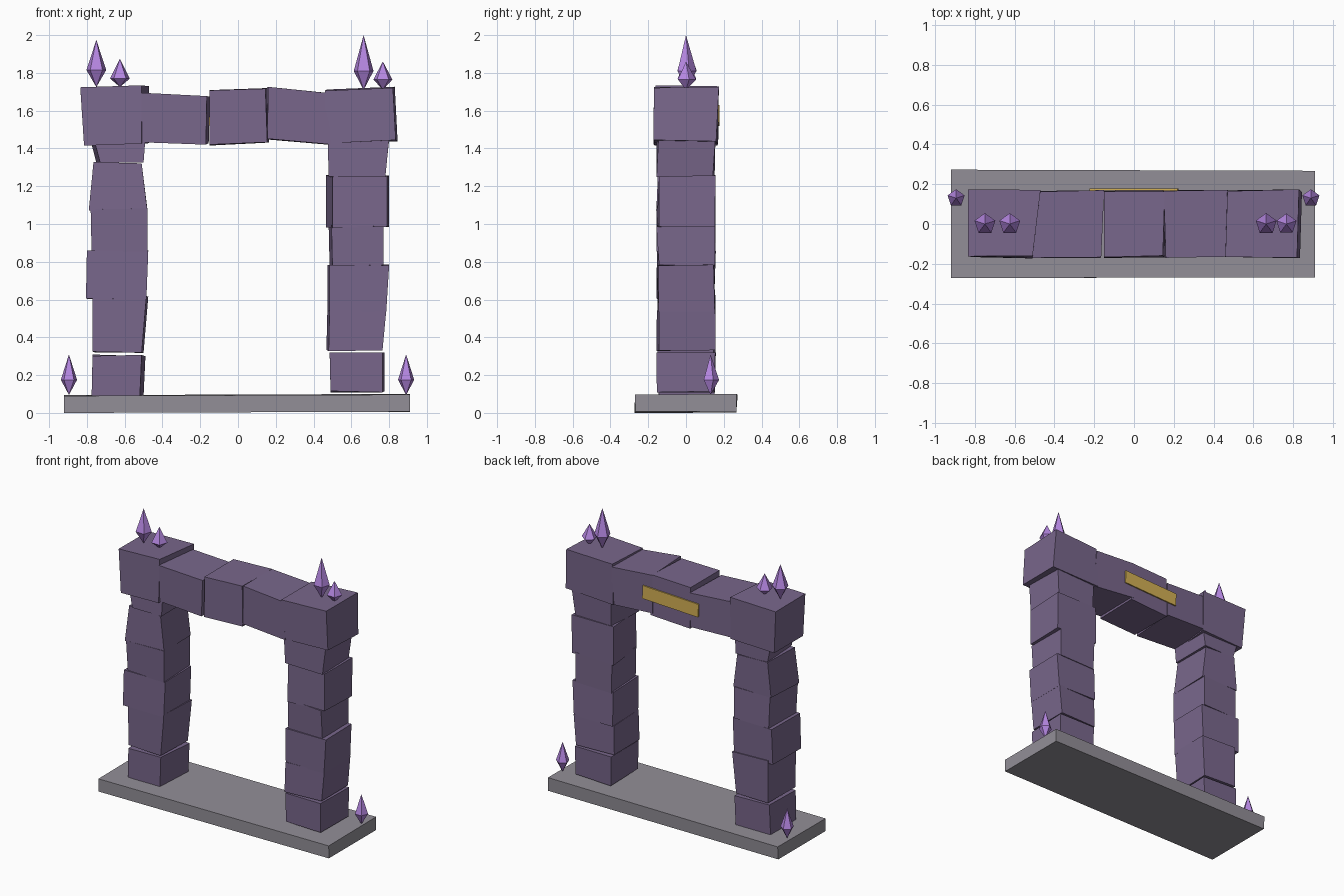
import bpy, bmesh, random
from math import radians
from mathutils import Matrix, Vector

if "Cube" in bpy.data.objects:
    bpy.data.objects.remove(bpy.data.objects["Cube"])

random.seed(4)


def material(name, rgb):
    m = bpy.data.materials.new(name)
    m.diffuse_color = (*rgb, 1)
    m.use_nodes = True
    m.node_tree.nodes["Principled BSDF"].inputs["Base Color"].default_value = m.diffuse_color
    return m


STONE = material("purple stone", (0.19, 0.135, 0.26))
SLAB = material("grey slab", (0.29, 0.275, 0.31))
CRYSTAL = material("violet crystal", (0.46, 0.24, 0.75))
GOLD = material("gold", (0.66, 0.44, 0.09))


def add(name, bm, mat):
    bmesh.ops.recalc_face_normals(bm, faces=bm.faces)
    me = bpy.data.meshes.new(name)
    bm.to_mesh(me)
    bm.free()
    me.materials.append(mat)
    ob = bpy.data.objects.new(name, me)
    bpy.context.collection.objects.link(ob)
    return ob


def block(name, bottom, top, z0, z1, back=(0, 0), tilt=0, depth=0.15, mat=STONE, jit=0.008):
    """Rough box: front x-ranges at bottom and top, back edge shifts, tilt of z along x."""
    bm = bmesh.new()
    bmesh.ops.create_cube(bm, size=2)
    for v in bm.verts:
        right, rear, up = v.co.x > 0, v.co.y > 0, v.co.z > 0
        x = (top if up else bottom)[right] + (back[right] if rear else 0)
        z = (z1 if up else z0) + (tilt if right else -tilt)
        y = depth if rear else -depth
        v.co = (x, y + random.uniform(-jit, jit), z + random.uniform(-jit, jit) * 0.7)
    return add(name, bm, mat)


def crystal(name, x, y, z0, zw, z1, r):
    """Five-sided double spike, widest at zw."""
    bm = bmesh.new()
    ring = [bm.verts.new(Matrix.Rotation(radians(72 * i), 3, 'Z') @ Vector((0, r, 0)) + Vector((x, y, zw)))
            for i in range(5)]
    tips = [bm.verts.new((x, y, z)) for z in (z0, z1)]
    for i in range(5):
        for t in tips:
            bm.faces.new((ring[i], ring[(i + 1) % 5], t))
    add(name, bm, CRYSTAL)


# base slab
block("base_slab", (-0.92, 0.91), (-0.92, 0.91), 0.005, 0.095, tilt=0.003, depth=0.27, mat=SLAB, jit=0.004)

# pillars, bottom to top
left = [((-.775, -.52), (-.77, -.51), .09, .305, (0, .02)),
        ((-.77, -.51), (-.77, -.485), .32, .62, (.01, .01)),
        ((-.805, -.485), (-.80, -.475), .605, .86, (.01, 0)),
        ((-.775, -.48), (-.78, -.48), .855, 1.08, (.01, -.01)),
        ((-.79, -.48), (-.765, -.51), 1.075, 1.325, (.01, 0)),
        ((-.73, -.50), (-.765, -.49), 1.33, 1.46, (-.02, 0))]
right = [((.49, .765), (.485, .765), .11, .32, (0, .01)),
         ((.48, .765), (.485, .785), .33, .545, (-.012, 0)),
         ((.485, .785), (.485, .80), .535, .78, (-.01, 0)),
         ((.50, .77), (.495, .77), .78, .99, (-.015, 0)),
         ((.50, .79), (.50, .79), .985, 1.255, (-.033, .01)),
         ((.48, .78), (.475, .80), 1.25, 1.45, (.01, 0))]
for side, rows in (("left", left), ("right", right)):
    for i, row in enumerate(rows):
        block(f"{side}_pillar_block_{i + 1}", *row)

# lintel, left to right
lintel = [((-.815, -.51), (-.835, -.51), 1.42, 1.73, (0, .04), .004),
          ((-.51, -.17), (-.51, -.165), 1.43, 1.685, (0, .015), -.006),
          ((-.15, .155), (-.15, .145), 1.425, 1.71, (0, .01), .005),
          ((.155, .49), (.16, .47), 1.435, 1.71, (-.01, 0), -.012),
          ((.45, .835), (.46, .82), 1.435, 1.715, (.01, .01), .008)]
for i, row in enumerate(lintel):
    block(f"lintel_block_{i + 1}", *row, depth=0.167)

# gold plate on the back of the lintel
plate = block("gold_plate", (-.222, .222), (-.222, .222), -.047, .047, depth=.0045, mat=GOLD, jit=0)
plate.matrix_world = Matrix.Translation((0, .174, 1.575)) @ Matrix.Rotation(-.04, 4, 'Y')

# crystals on the corners and on the slab
crystal("tall_crystal_left", -.75, 0, 1.725, 1.815, 1.975, .055)
crystal("short_crystal_left", -.625, 0, 1.725, 1.77, 1.875, .055)
crystal("tall_crystal_right", .665, 0, 1.71, 1.81, 2.0, .055)
crystal("short_crystal_right", .767, 0, 1.71, 1.765, 1.86, .053)
crystal("slab_crystal_left", -.895, .13, .095, .175, .31, .045)
crystal("slab_crystal_right", .89, .13, .095, .175, .31, .045)
